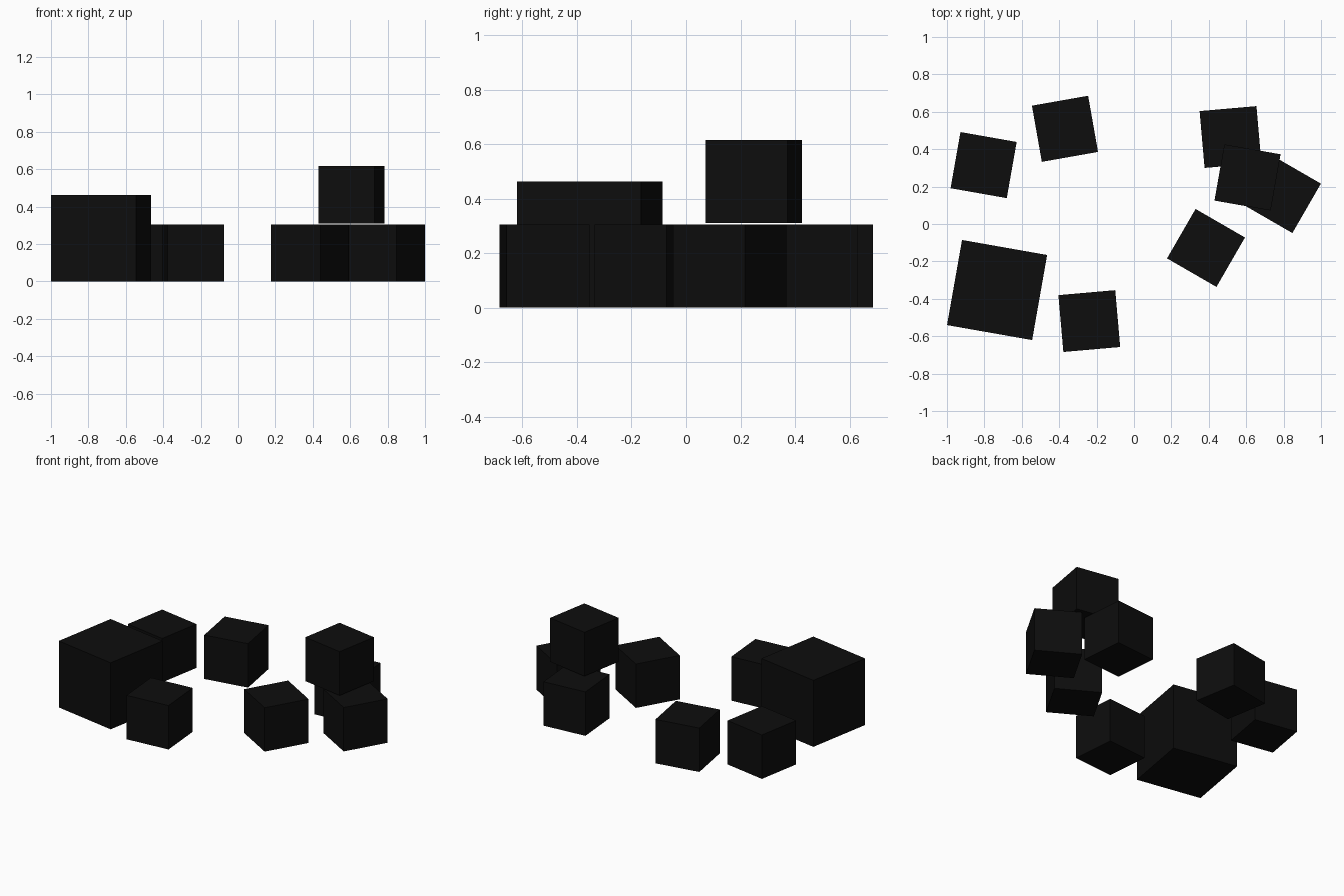
import bpy
import math

if "Cube" in bpy.data.objects:
    bpy.data.objects.remove(bpy.data.objects["Cube"])

# single near-black colour
black = bpy.data.materials.new("black")
black.diffuse_color = (0.004, 0.004, 0.004, 1)
black.use_nodes = True
black.node_tree.nodes["Principled BSDF"].inputs["Base Color"].default_value = black.diffuse_color

SMALL, LARGE = 0.305, 0.462


def cube(name, x, y, angle, size=SMALL, base=0.0):
    """Cube standing on height base, turned about z by angle degrees."""
    bpy.ops.mesh.primitive_cube_add(size=size, location=(x, y, base + size / 2),
                                    rotation=(0, 0, math.radians(angle)))
    ob = bpy.context.object
    ob.name = name
    ob.data.materials.append(black)


# large block at the front left
cube("large_block", -0.732, -0.353, -10, LARGE)

# loose small blocks on the ground
cube("left_block", -0.804, 0.315, -10)
cube("back_block", -0.369, 0.509, 10)
cube("front_block", -0.239, -0.519, 5)
cube("middle_block", 0.385, -0.128, -30)

# stack: two supports with one block resting on top
cube("support_block_back", 0.516, 0.465, 5)
cube("support_block_right", 0.791, 0.160, -30)
cube("top_block", 0.607, 0.249, -10, base=0.311)
